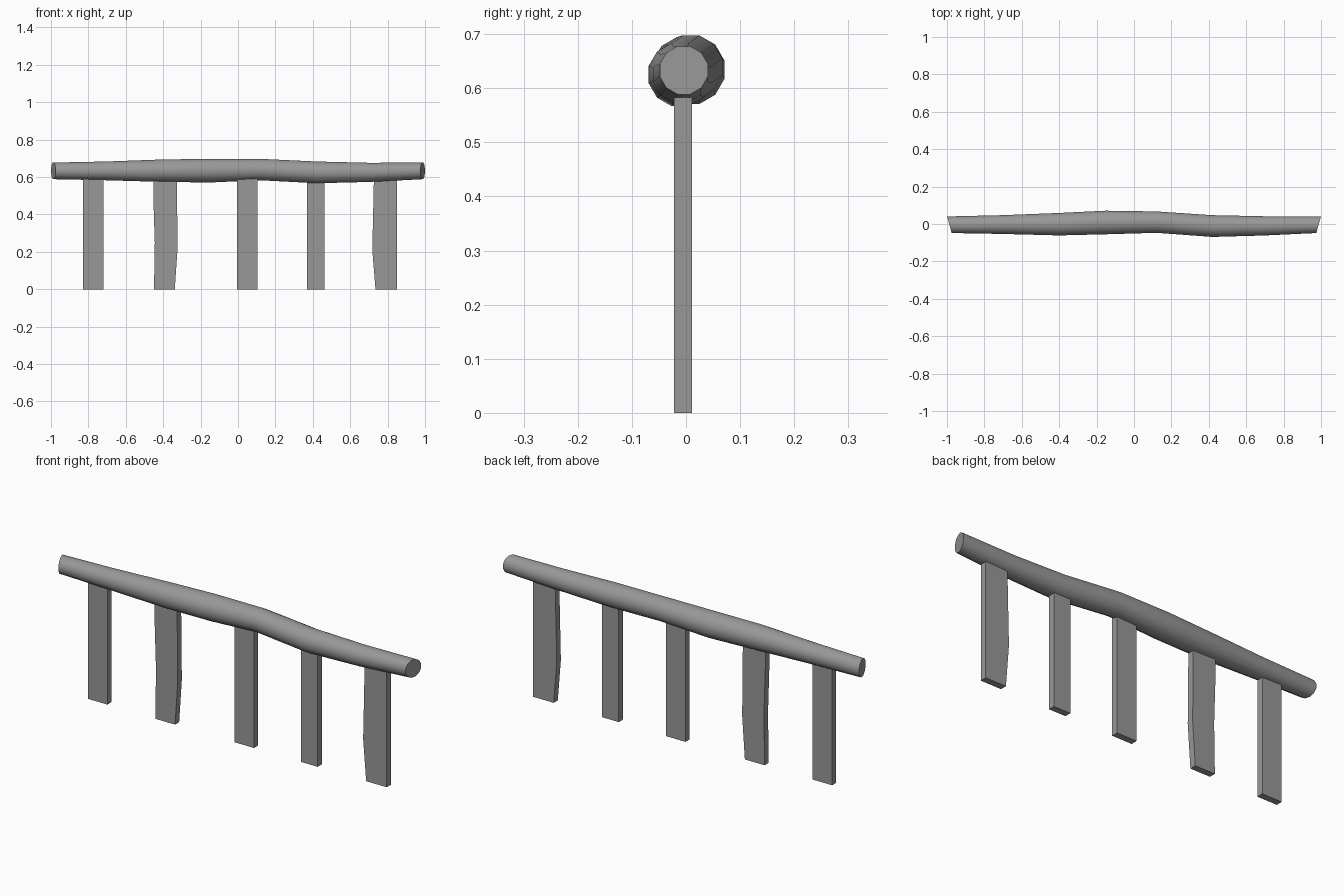
import bpy, bmesh, math
from mathutils import Vector

if "Cube" in bpy.data.objects:
    bpy.data.objects.remove(bpy.data.objects["Cube"])

# Dark grey wood
wood = bpy.data.materials.new("dark_grey")
wood.diffuse_color = (0.315, 0.315, 0.315, 1)
wood.use_nodes = True
wood.node_tree.nodes["Principled BSDF"].inputs["Base Color"].default_value = wood.diffuse_color


def finish(name, bm):
    bmesh.ops.recalc_face_normals(bm, faces=bm.faces[:])
    me = bpy.data.meshes.new(name)
    bm.to_mesh(me)
    bm.free()
    me.materials.append(wood)
    ob = bpy.data.objects.new(name, me)
    bpy.context.collection.objects.link(ob)
    return ob


# Wavy log rail: rings of (x, y, z, radius, slant of the ring)
rings = [(-0.987, -0.004, 0.633, 0.045, -0.28), (-0.7, -0.003, 0.633, 0.051, 0),
         (-0.4, -0.001, 0.634, 0.061, 0), (-0.15, 0.008, 0.634, 0.064, 0),
         (0.12, 0.010, 0.640, 0.058, 0), (0.42, -0.011, 0.625, 0.059, 0),
         (0.7, -0.010, 0.625, 0.052, 0), (0.987, -0.004, 0.633, 0.045, 0.28)]
SIDES = 12
bm = bmesh.new()
loops = []
for x, y, z, r, slant in rings:
    loop = []
    for i in range(SIDES):
        a = 2 * math.pi * (i + 0.5) / SIDES
        dy, dz = r * 1.02 * math.cos(a), r * 1.02 * math.sin(a)
        loop.append(bm.verts.new((x + slant * dy, y + dy, z + dz)))
    loops.append(loop)
for a, b in zip(loops, loops[1:]):
    for i in range(SIDES):
        j = (i + 1) % SIDES
        bm.faces.new((a[i], a[j], b[j], b[i]))
bm.faces.new(loops[0])
bm.faces.new(loops[-1])
rail = finish("log_rail", bm)
bpy.context.view_layer.objects.active = rail
rail.select_set(True)
bpy.ops.object.shade_smooth_by_angle(angle=math.radians(40))
rail.select_set(False)


# Flat plank posts: front outline extruded through the thickness
def post(name, outline, y0=-0.022, y1=0.011):
    bm = bmesh.new()
    face = bm.faces.new([bm.verts.new((x, y0, z)) for x, z in outline])
    out = bmesh.ops.extrude_face_region(bm, geom=[face])
    moved = [v for v in out["geom"] if isinstance(v, bmesh.types.BMVert)]
    bmesh.ops.translate(bm, verts=moved, vec=Vector((0, y1 - y0, 0)))
    return finish(name, bm)


TOP = 0.61
for n, (x0, x1) in {1: (-0.828, -0.718), 3: (-0.005, 0.105), 4: (0.37, 0.463)}.items():
    post(f"post_{n}", [(x0, 0), (x1, 0), (x1, TOP), (x0, TOP)])

# Two posts with worn, bent edges
post("post_2", [(-0.449, 0), (-0.338, 0), (-0.323, 0.22), (-0.327, TOP),
                (-0.453, TOP), (-0.453, 0.5), (-0.445, 0.25)])
post("post_5", [(0.735, 0), (0.85, 0), (0.85, TOP), (0.727, TOP), (0.718, 0.21)])
